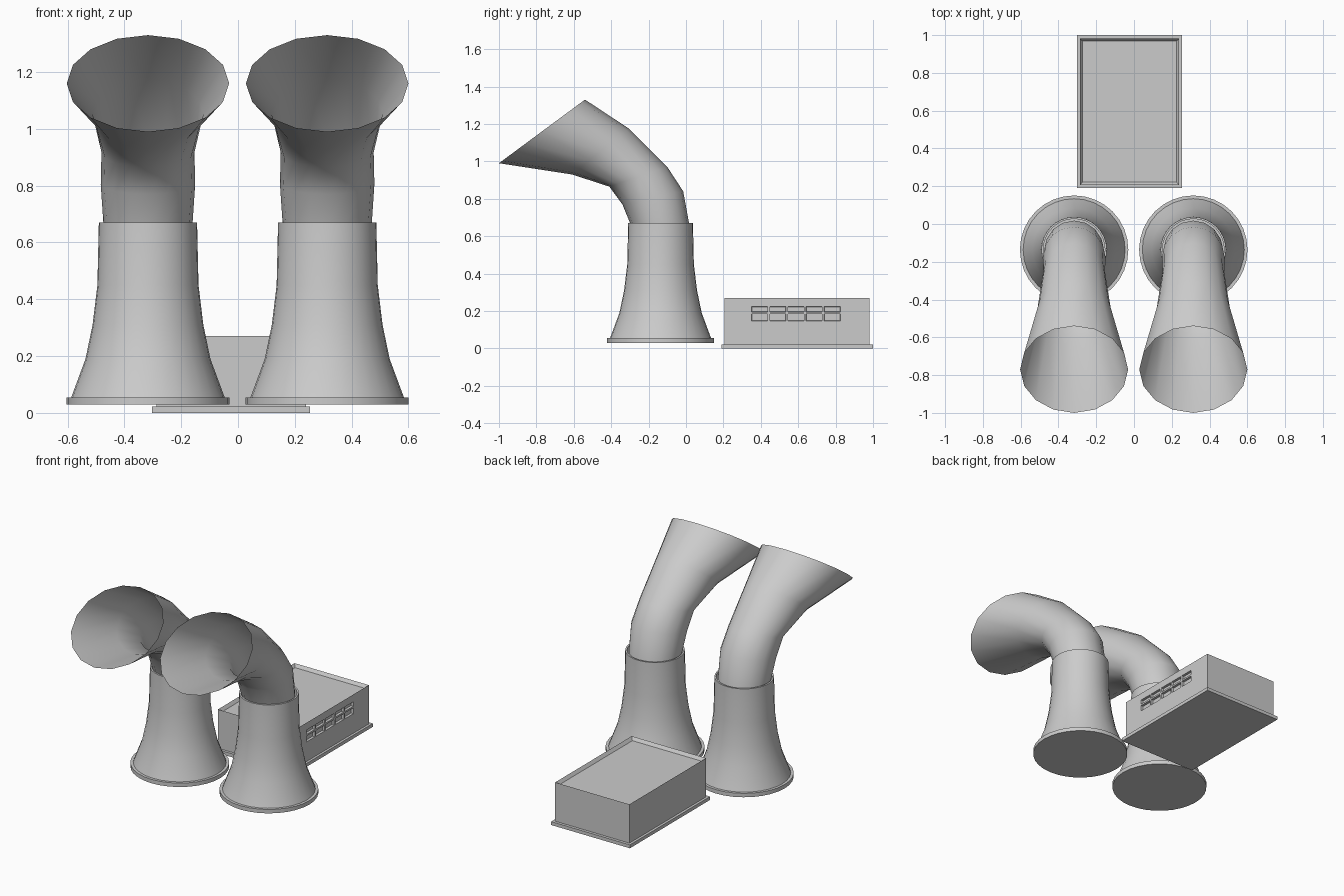
import bpy, bmesh, math
from mathutils import Vector

if "Cube" in bpy.data.objects:
    bpy.data.objects.remove(bpy.data.objects["Cube"])

grey = bpy.data.materials.new("light_grey")
grey.diffuse_color = (0.6, 0.6, 0.6, 1)
grey.use_nodes = True
grey.node_tree.nodes["Principled BSDF"].inputs["Base Color"].default_value = grey.diffuse_color


def finish(bm, name, smooth=True):
    mesh = bpy.data.meshes.new(name)
    bm.to_mesh(mesh)
    bm.free()
    mesh.materials.append(grey)
    ob = bpy.data.objects.new(name, mesh)
    bpy.context.collection.objects.link(ob)
    if smooth:
        bpy.ops.object.select_all(action='DESELECT')
        ob.select_set(True)
        bpy.context.view_layer.objects.active = ob
        bpy.ops.object.shade_smooth_by_angle(angle=math.radians(35))
    return ob


def loft(name, rings, sides, capped):
    """Skin circles given as (centre, vector to first vertex, vector a quarter turn on)."""
    bm = bmesh.new()
    loops = []
    for c, u, v in rings:
        angles = [2 * math.pi * i / sides for i in range(sides)]
        loops.append([bm.verts.new(c + u * math.cos(a) + v * math.sin(a)) for a in angles])
    for a, b in zip(loops, loops[1:]):
        for i in range(sides):
            j = (i + 1) % sides
            bm.faces.new((a[i], a[j], b[j], b[i]))
    if capped:
        bm.faces.new(loops[0][::-1])
        bm.faces.new(loops[-1])
    return finish(bm, name)


def box(x0, x1, y0, y1, z0, z1):
    bm = bmesh.new()
    bmesh.ops.create_cube(bm, size=1)
    for v in bm.verts:
        v.co = Vector(((x0, x1)[v.co.x > 0], (y0, y1)[v.co.y > 0], (z0, z1)[v.co.z > 0]))
    return bm


# radius, height of the flared pedestal with its foot flange and socket rim
pedestal = [(0.287, 0.03), (0.287, 0.055), (0.27, 0.055), (0.22, 0.19), (0.195, 0.31),
            (0.178, 0.45), (0.173, 0.67), (0.163, 0.67), (0.163, 0.62)]
# outer bend y, z and inner bend y, z of each horn section
horn = [(0.018, 0.66, -0.295, 0.66), (-0.015, 0.84, -0.34, 0.77), (-0.10, 0.97, -0.41, 0.865),
        (-0.305, 1.175, -0.61, 0.93), (-0.54, 1.33, -1.0, 0.99)]

for side, x in (("left", -0.317), ("right", 0.314)):
    loft(f"vent_pedestal_{side}",
         [(Vector((x, -0.136, z)), Vector((r, 0, 0)), Vector((0, r, 0))) for r, z in pedestal],
         32, True)
    rings = []
    for oy, oz, iy, iz in horn:
        outer, inner = Vector((x, oy, oz)), Vector((x, iy, iz))
        u = (outer - inner) / 2
        rings.append(((outer + inner) / 2, u, Vector((-u.length, 0, 0))))
    loft(f"vent_horn_{side}", rings, 16, False)

# plinth under the cabinet
finish(box(-0.303, 0.254, 0.19, 1.0, 0, 0.022), "cabinet_plinth", False)

# cabinet with sunken lid
bm = box(-0.287, 0.239, 0.207, 0.982, 0.022, 0.27)
bm.normal_update()
top = [f for f in bm.faces if f.normal.z > 0.9]
bmesh.ops.inset_region(bm, faces=top, thickness=0.02)
for v in top[0].verts:
    v.co.z -= 0.02

# two rows of five louvre slots sunk into the right side
columns = [(0.351 + 0.097 * i, 0.437 + 0.097 * i) for i in range(5)]
rows = [(0.147, 0.184), (0.195, 0.223)]


def right_faces():
    bm.normal_update()
    return [f for f in bm.faces if f.normal.x > 0.9 and f.calc_center_median().x > 0.23]


for axis, spans in ((Vector((0, 1, 0)), columns), (Vector((0, 0, 1)), rows)):
    for value in (v for span in spans for v in span):
        faces = right_faces()
        geom = faces + list({e for f in faces for e in f.edges}) + list({v for f in faces for v in f.verts})
        bmesh.ops.bisect_plane(bm, geom=geom, plane_co=axis * value, plane_no=axis)


def inside(value, spans):
    return any(a < value < b for a, b in spans)


slots = [f for f in right_faces()
         if inside(f.calc_center_median().y, columns) and inside(f.calc_center_median().z, rows)]
bmesh.ops.inset_individual(bm, faces=slots, thickness=0.002, depth=-0.015)
finish(bm, "cabinet", False)
